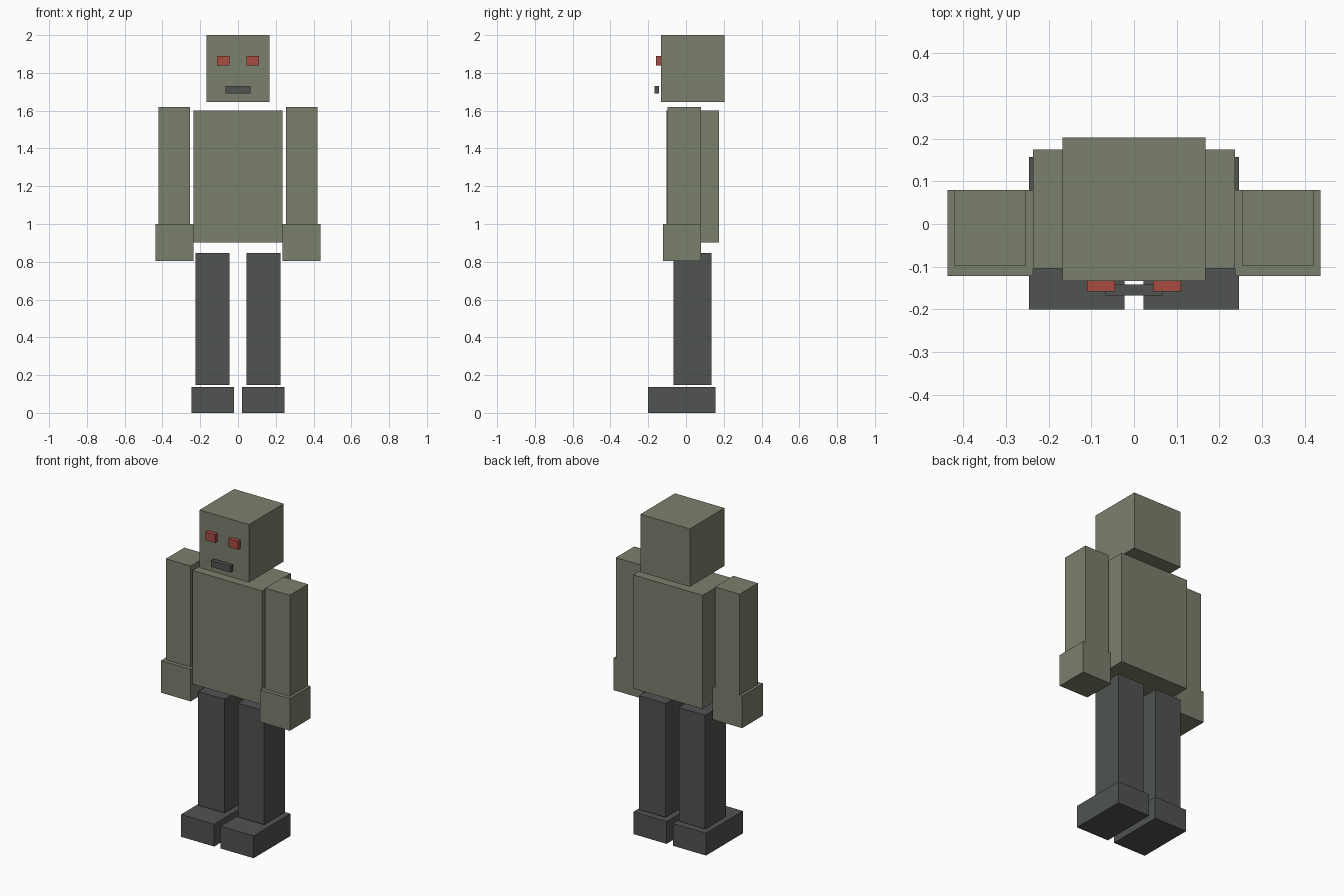
import bpy

if "Cube" in bpy.data.objects:
    bpy.data.objects.remove(bpy.data.objects["Cube"], do_unlink=True)


def material(name, rgb):
    mat = bpy.data.materials.new(name)
    mat.use_nodes = True
    colour = (*rgb, 1.0)
    mat.diffuse_color = colour
    mat.node_tree.nodes["Principled BSDF"].inputs["Base Color"].default_value = colour
    return mat


olive = material("olive_green", (0.195, 0.216, 0.15))
charcoal = material("charcoal", (0.08, 0.088, 0.082))
red = material("dull_red", (0.39, 0.07, 0.052))


def box(name, x, y, z, mat):
    """Flat-sided box between the given (low, high) limits on each axis."""
    bpy.ops.mesh.primitive_cube_add(
        size=1, location=[(low + high) / 2 for low, high in (x, y, z)])
    obj = bpy.context.object
    obj.name = obj.data.name = name
    obj.scale = [high - low for low, high in (x, y, z)]
    bpy.ops.object.transform_apply(location=False, rotation=False, scale=True)
    obj.data.materials.append(mat)


def pair(name, x, y, z, mat):
    """Matching boxes on the left (+x) and right sides."""
    box("left_" + name, x, y, z, mat)
    box("right_" + name, (-x[1], -x[0]), y, z, mat)


# Head and torso
box("head", (-0.168, 0.168), (-0.133, 0.203), (1.645, 2.0), olive)
box("torso", (-0.236, 0.236), (-0.104, 0.175), (0.903, 1.6), olive)

# Face
pair("eye", (0.045, 0.11), (-0.158, -0.13), (1.84, 1.89), red)
box("mouth", (-0.067, 0.067), (-0.168, -0.142), (1.692, 1.731), charcoal)

# Arms and hands
pair("arm", (0.253, 0.42), (-0.098, 0.08), (1.0, 1.62), olive)
pair("hand", (0.236, 0.437), (-0.122, 0.08), (0.803, 1.0), olive)

# Legs and feet
pair("leg", (0.045, 0.224), (-0.066, 0.134), (0.148, 0.846), charcoal)
pair("foot", (0.022, 0.246), (-0.2, 0.157), (0.0, 0.137), charcoal)
